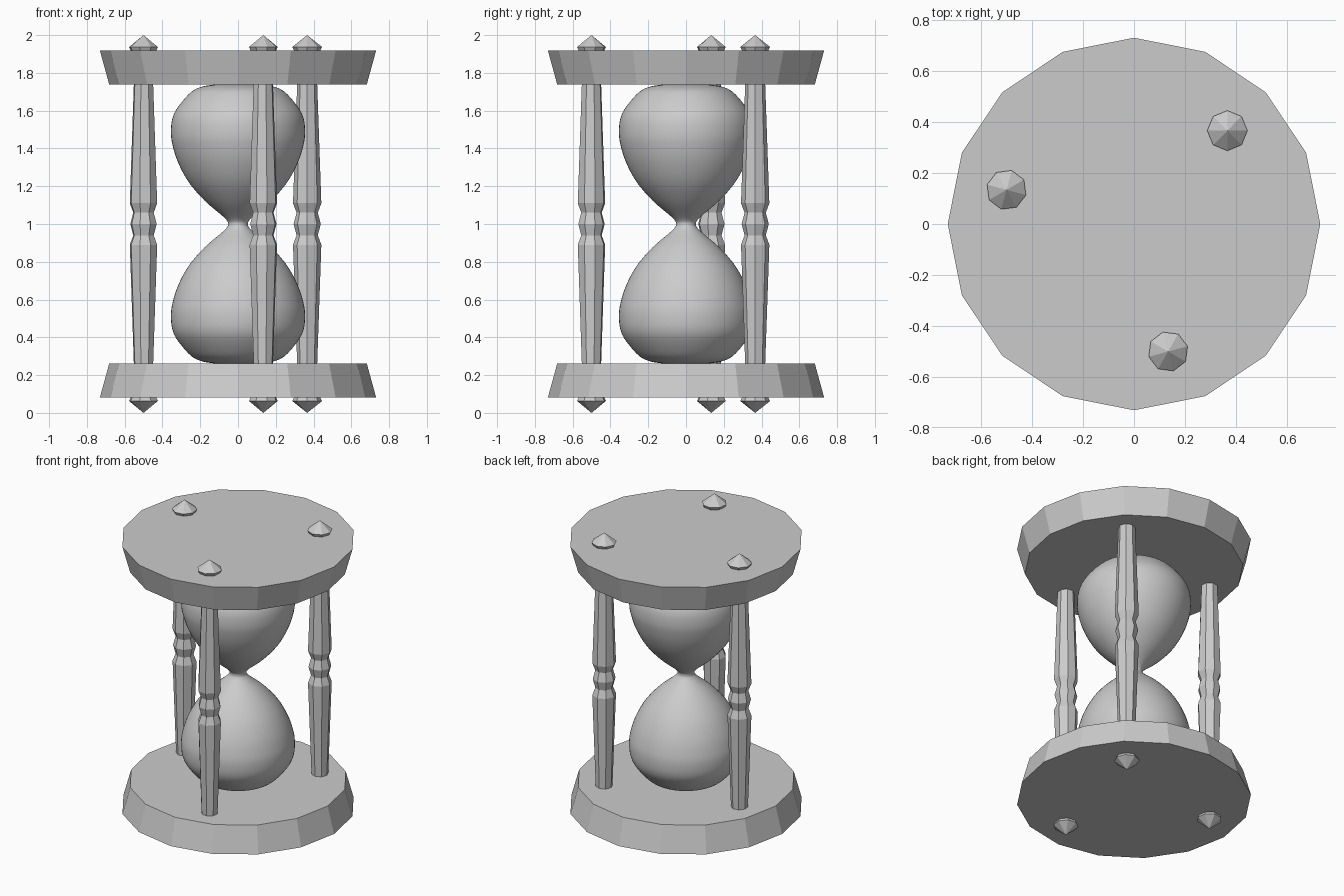
import bpy, bmesh, math
from mathutils import Vector

if "Cube" in bpy.data.objects:
    bpy.data.objects.remove(bpy.data.objects["Cube"])


def lathe(name, profile, sides, loc=(0, 0), turn=0.0, smooth=False):
    """Revolve (radius, z) points round z; end points with radius 0 become tips."""
    bm = bmesh.new()
    rings = []
    for r, z in profile:
        if r == 0:
            rings.append([bm.verts.new((0, 0, z))])
        else:
            angles = [turn + 2 * math.pi * i / sides for i in range(sides)]
            rings.append([bm.verts.new((r * math.cos(a), r * math.sin(a), z)) for a in angles])
    for a, b in zip(rings, rings[1:]):
        for i in range(sides):
            j = (i + 1) % sides
            if len(a) == 1:
                bm.faces.new((a[0], b[j], b[i]))
            elif len(b) == 1:
                bm.faces.new((a[i], a[j], b[0]))
            else:
                bm.faces.new((a[i], a[j], b[j], b[i]))
    # flat caps
    if len(rings[0]) > 1:
        bm.faces.new(rings[0][::-1])
    if len(rings[-1]) > 1:
        bm.faces.new(rings[-1])
    bmesh.ops.recalc_face_normals(bm, faces=bm.faces)
    for f in bm.faces:
        f.smooth = smooth and len(f.verts) <= 4
    mesh = bpy.data.meshes.new(name)
    bm.to_mesh(mesh)
    bm.free()
    ob = bpy.data.objects.new(name, mesh)
    ob.location = (loc[0], loc[1], 1.0)
    bpy.context.collection.objects.link(ob)
    return ob


def mirrored(half):
    """Half profile from the middle upwards -> full profile, bottom to top."""
    return [(r, -z) for r, z in reversed(half) if z > 0] + half


def spline(pts, steps=5):
    """Smooth Catmull-Rom curve through the points."""
    p = [Vector(q) for q in pts]
    p = [2 * p[0] - p[1]] + p + [2 * p[-1] - p[-2]]
    out = []
    for a, b, c, d in zip(p, p[1:], p[2:], p[3:]):
        for k in range(steps):
            t = k / steps
            v = 0.5 * (2 * b + (c - a) * t + (2 * a - 5 * b + 4 * c - d) * t * t
                       + (3 * b - a - 3 * c + d) * t ** 3)
            out.append((v.x, v.y))
    return out + [tuple(p[-2])]


# Flared end plates
lathe("top_plate", [(0.682, 0.739), (0.731, 0.918)], 16)
lathe("bottom_plate", [(0.731, -0.918), (0.682, -0.739)], 16)

# Glass: two bulbs joined by a narrow neck
bulb = [(0.053, 0.0), (0.058, 0.017), (0.085, 0.045), (0.175, 0.122), (0.26, 0.22),
        (0.317, 0.325), (0.347, 0.42), (0.355, 0.488), (0.347, 0.56), (0.317, 0.62),
        (0.25, 0.697), (0.19, 0.727), (0.12, 0.739)]
lathe("glass", spline(mirrored(bulb)), 64, smooth=True)

# Three turned posts with pointed finials outside the plates
post = [(0.072, 0.0), (0.056, 0.06), (0.075, 0.11), (0.053, 0.74), (0.053, 0.915)]
finial = [(0.068, 0.915), (0.079, 0.937), (0.0, 1.0)]
for n in range(3):
    a = math.radians(45 + 120 * n)
    loc = (0.518 * math.cos(a), 0.518 * math.sin(a))
    lathe(f"post_{n + 1}", mirrored(post), 8, loc, a)
    lathe(f"top_finial_{n + 1}", finial, 8, loc, a)
    lathe(f"bottom_finial_{n + 1}", [(r, -z) for r, z in reversed(finial)], 8, loc, a)
